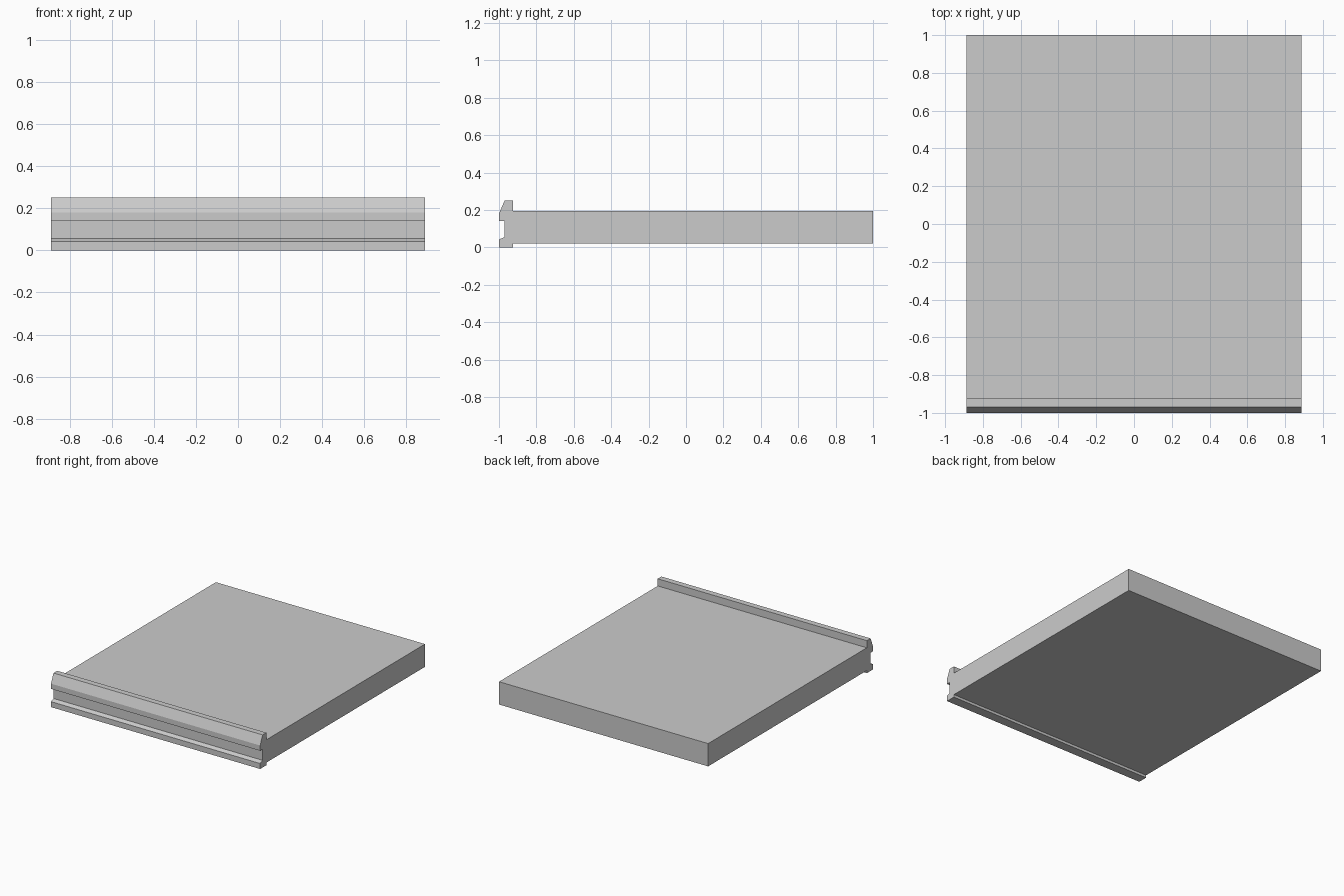
import bpy, bmesh

if "Cube" in bpy.data.objects:
    bpy.data.objects.remove(bpy.data.objects["Cube"])

HALF_WIDTH = 0.888


def extrude_profile(name, points, half_width):
    """Extrude a closed (y, z) side profile along x, centred on x = 0."""
    bm = bmesh.new()
    face = bm.faces.new([bm.verts.new((-half_width, y, z)) for y, z in points])
    result = bmesh.ops.extrude_face_region(bm, geom=[face], use_keep_orig=True)
    moved = [v for v in result["geom"] if isinstance(v, bmesh.types.BMVert)]
    bmesh.ops.translate(bm, verts=moved, vec=(2 * half_width, 0, 0))
    bmesh.ops.recalc_face_normals(bm, faces=bm.faces)
    mesh = bpy.data.meshes.new(name)
    bm.to_mesh(mesh)
    bm.free()
    obj = bpy.data.objects.new(name, mesh)
    bpy.context.collection.objects.link(obj)
    return obj


# Slab with a raised, grooved front rail, as one continuous side profile
rail_front = [(-0.925, 0.0), (-1.0, 0.0), (-1.0, 0.042), (-0.97, 0.055),
              (-0.97, 0.14), (-1.0, 0.14), (-1.0, 0.18), (-0.97, 0.25),
              (-0.925, 0.25)]
slab = [(-0.925, 0.195), (1.0, 0.195), (1.0, 0.02), (-0.925, 0.02)]
extrude_profile("slab_with_front_rail", rail_front + slab, HALF_WIDTH)
